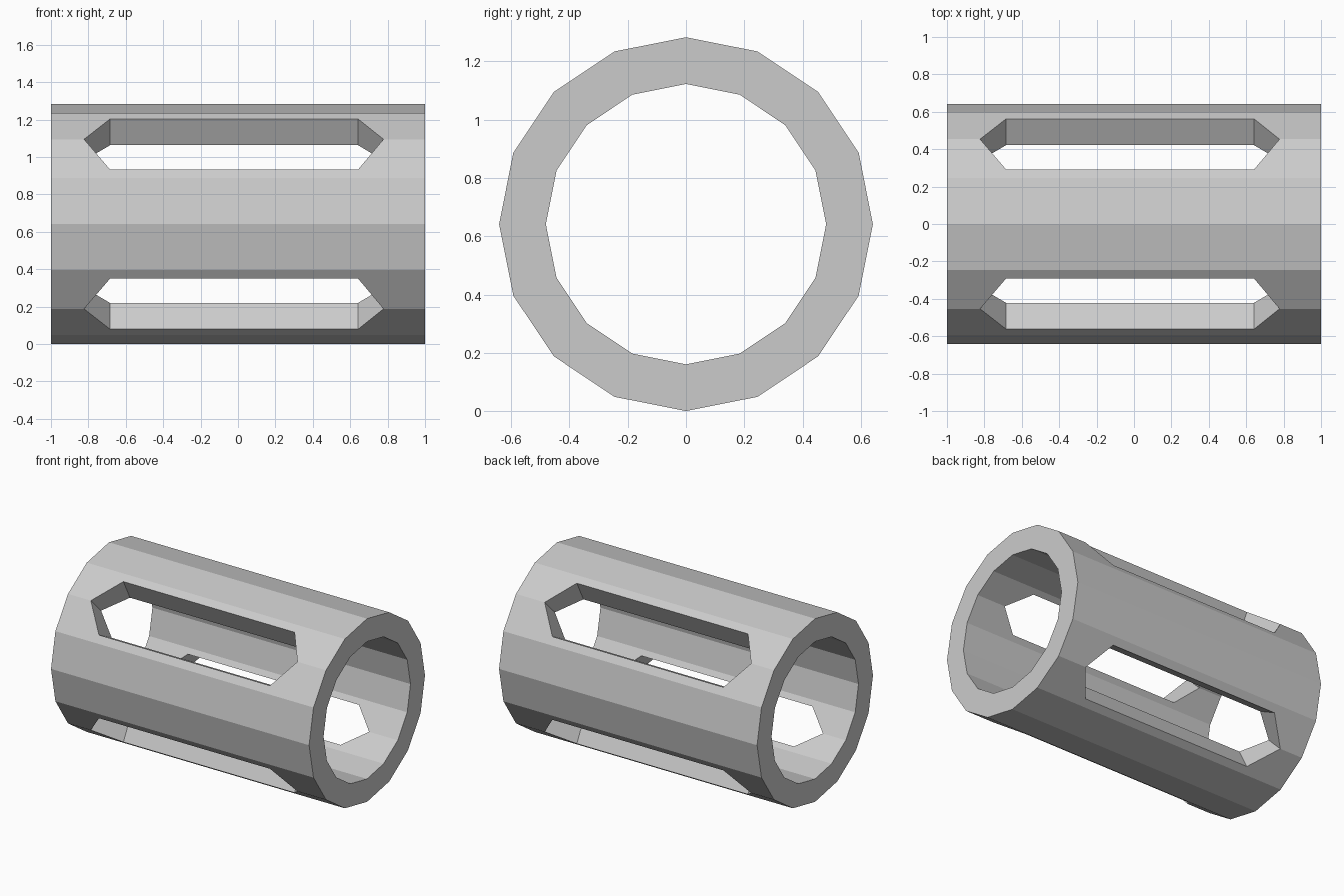
import bpy
import bmesh
import math
from mathutils import Vector

cube = bpy.data.objects.get("Cube")
if cube:
    bpy.data.objects.remove(cube)

SIDES = 16
RADIUS = 0.6415
BORE = 0.75            # bore radius relative to outer radius
HALF_LENGTH = 1.0
TIP_L, FLAT_L, FLAT_R, TIP_R = -0.823, -0.684, 0.642, 0.778
SLOT_REACH = 0.78      # how far a slot spreads across each neighbouring facet


def rim(i, x):
    """Point on the outer surface at corner i and length x."""
    a = math.tau * i / SIDES
    return Vector((x, RADIUS * math.sin(a), RADIUS * math.cos(a)))


def facet_outline(i):
    """One long facet; facets beside a diagonal get half of a slot cut away."""
    j = i + 1
    mid = None
    if i % 4 == 2:
        mid, far = i, j
    elif j % 4 == 2:
        mid, far = j, i
    if mid is None:
        return [rim(i, -HALF_LENGTH), rim(i, HALF_LENGTH),
                rim(j, HALF_LENGTH), rim(j, -HALF_LENGTH)]
    pts = [rim(mid, -HALF_LENGTH), rim(mid, TIP_L)]
    pts += [rim(mid, x).lerp(rim(far, x), SLOT_REACH) for x in (FLAT_L, FLAT_R)]
    pts += [rim(mid, TIP_R), rim(mid, HALF_LENGTH),
            rim(far, HALF_LENGTH), rim(far, -HALF_LENGTH)]
    return pts


# Outer skin
bm = bmesh.new()
for i in range(SIDES):
    bm.faces.new([bm.verts.new(p) for p in facet_outline(i)])
bmesh.ops.remove_doubles(bm, verts=bm.verts[:], dist=0.0001)

# Bore skin, then slot walls and end rings between the two skins
outer_verts = bm.verts[:]
open_edges = [e for e in bm.edges if e.is_boundary]
inner = {v: bm.verts.new((v.co.x, v.co.y * BORE, v.co.z * BORE))
         for v in outer_verts}
for f in bm.faces[:]:
    bm.faces.new([inner[v] for v in reversed(f.verts)])
for e in open_edges:
    a, b = e.verts
    bm.faces.new((a, b, inner[b], inner[a]))
bmesh.ops.recalc_face_normals(bm, faces=bm.faces[:])
bmesh.ops.translate(bm, verts=bm.verts[:], vec=(0, 0, RADIUS))

mesh = bpy.data.meshes.new("slotted_tube")
bm.to_mesh(mesh)
bm.free()

# Plain grey
grey = bpy.data.materials.new("plain_grey")
grey.use_nodes = True
colour = (0.6, 0.6, 0.6, 1)
grey.diffuse_color = colour
grey.node_tree.nodes["Principled BSDF"].inputs["Base Color"].default_value = colour
mesh.materials.append(grey)

tube = bpy.data.objects.new("slotted_tube", mesh)
bpy.context.collection.objects.link(tube)
